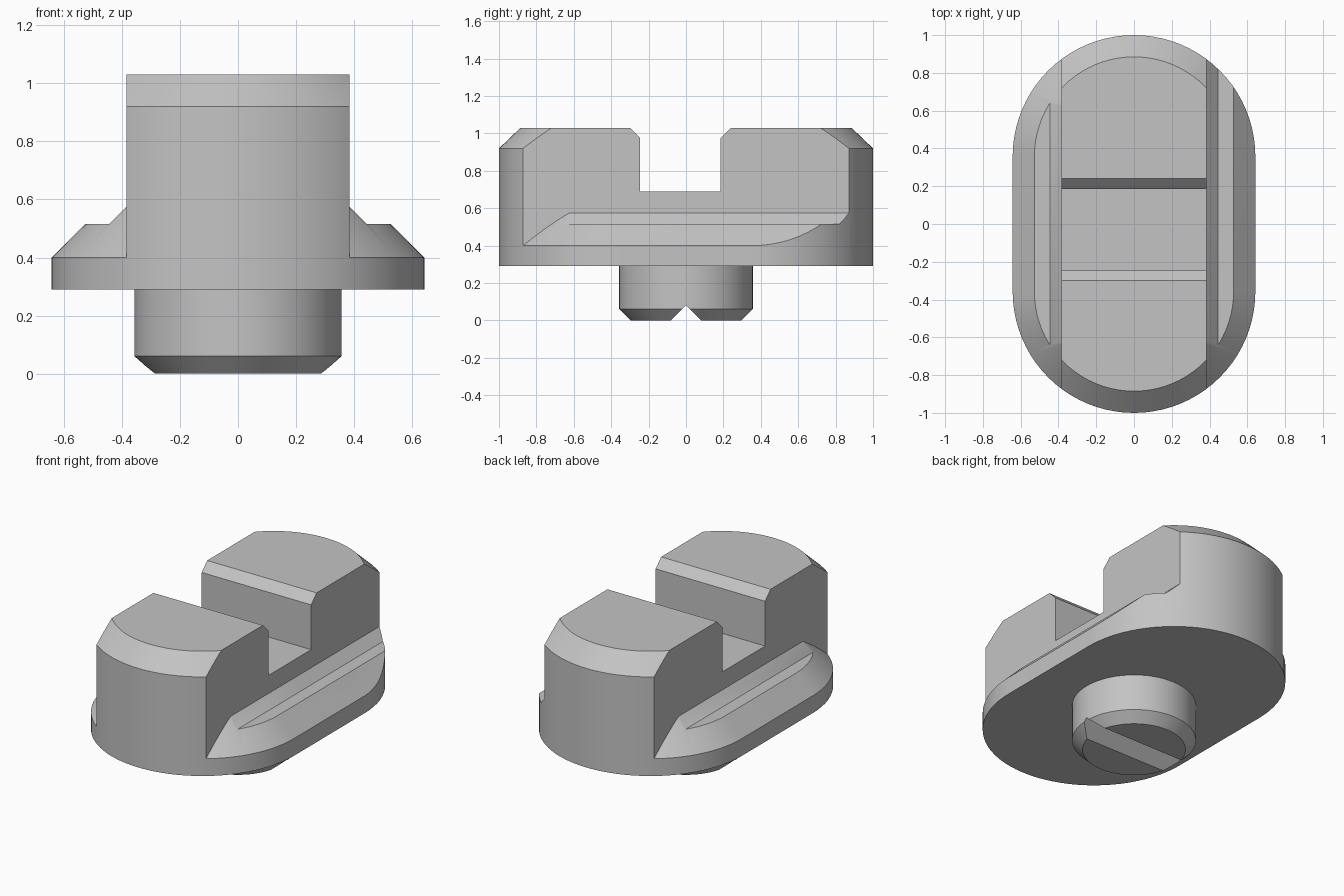
import bpy, bmesh
from math import sin, cos, pi, radians

cube = bpy.data.objects.get("Cube")
if cube:
    bpy.data.objects.remove(cube, do_unlink=True)

R = 0.6425            # end radius of the rounded outline
HALF = 1.0 - R        # end arc centres on y
WALL = 0.385          # half width of the jaw block
CH = 0.115            # large chamfer
BASE, RIM = 0.29, 0.40
SHELF, FILLET = 0.515, 0.575

grey = bpy.data.materials.new("plain_grey")
grey.use_nodes = True
grey.diffuse_color = (0.55, 0.55, 0.55, 1)
grey.node_tree.nodes["Principled BSDF"].inputs["Base Color"].default_value = (0.55, 0.55, 0.55, 1)


def loft(name, rings):
    """Closed solid through matching rings of points."""
    bm = bmesh.new()
    loops = [[bm.verts.new(p) for p in ring] for ring in rings]
    n = len(loops[0])
    for a, b in zip(loops, loops[1:]):
        for i in range(n):
            j = (i + 1) % n
            bm.faces.new((a[i], a[j], b[j], b[i]))
    bm.faces.new(loops[0][::-1])
    bm.faces.new(loops[-1])
    bmesh.ops.recalc_face_normals(bm, faces=bm.faces)
    mesh = bpy.data.meshes.new(name)
    bm.to_mesh(mesh)
    bm.free()
    mesh.materials.append(grey)
    ob = bpy.data.objects.new(name, mesh)
    bpy.context.collection.objects.link(ob)
    return ob


def rounded(name, steps, radius=R, half=HALF, seg=40):
    """Rounded outline stacked through (inset, z) steps."""
    rings = []
    for inset, z in steps:
        r = radius - inset
        ring = []
        for side in (1, -1):
            for k in range(seg + (1 if half else 0)):
                a = pi * k / seg
                ring.append((side * r * cos(a), side * (half + r * sin(a)), z))
        rings.append(ring)
    return loft(name, rings)


def prism_y(name, profile, y0, y1):
    return loft(name, [[(x, y, z) for x, z in profile] for y in (y0, y1)])


def prism_x(name, profile, x0, x1):
    return loft(name, [[(x, y, z) for y, z in profile] for x in (x0, x1)])


def combine(ob, other, operation):
    """Apply a boolean and drop the helper."""
    mod = ob.modifiers.new("combine", 'BOOLEAN')
    mod.object, mod.operation, mod.solver = other, operation, 'EXACT'
    bpy.context.view_layer.update()
    graph = bpy.context.evaluated_depsgraph_get()
    mesh = bpy.data.meshes.new_from_object(ob.evaluated_get(graph))
    ob.modifiers.clear()
    ob.data = mesh
    bpy.data.objects.remove(other, do_unlink=True)


# Jaw block with a chamfered cross slot
block = rounded("slotted_body", [(0, BASE), (0, 0.92), (CH, 1.03)])
slot = [(-1.1, 0.2), (1.1, 0.2), (1.1, 1.1), (0.24, 1.1), (0.24, 1.03), (0.185, 0.975),
        (0.185, 0.69), (-0.245, 0.69), (-0.245, 0.975), (-0.3, 1.03), (-0.3, 1.1), (-1.1, 1.1)]
combine(block, prism_x("slot_helper", slot, -WALL, WALL), 'INTERSECT')

# Flange with shelf and sloped root, its edge chamfered round the outline
step = FILLET - SHELF
half_top = [(0.7, SHELF), (WALL + step, SHELF), (WALL, FILLET)]
section = [(-0.7, 0.2), (0.7, 0.2)] + half_top + [(-x, z) for x, z in half_top[::-1]]
flange = rounded("flange", [(0, BASE), (0, RIM), (0.25, RIM + 0.25)])
combine(flange, prism_y("section_helper", section, -1.1, 1.1), 'INTERSECT')

# Back left quarter of the flange, where the chamfer runs straight out
quarter = rounded("flange_quarter", [(0, BASE), (0, 0.7)])
straight = [(0.3, 0.2), (R, 0.2), (R, RIM), (R - CH, SHELF),
            (WALL + step, SHELF), (WALL, FILLET), (0.3, FILLET)]
combine(quarter, prism_y("straight_helper", straight, 0, 1.1), 'INTERSECT')

combine(flange, quarter, 'UNION')
combine(block, flange, 'UNION')

# Round stem with a chamfered foot and a V groove
stem = rounded("stem", [(0.06, 0), (0, 0.06), (0, BASE)], radius=0.357, half=0)
groove = [(-0.1, -0.02), (0.1, -0.02), (0, 0.08)]
combine(stem, prism_x("groove_helper", groove, -0.5, 0.5), 'DIFFERENCE')

# Smooth curved walls, crisp edges
for ob in (block, stem):
    bpy.ops.object.select_all(action='DESELECT')
    ob.select_set(True)
    bpy.context.view_layer.objects.active = ob
    bpy.ops.object.shade_smooth_by_angle(angle=radians(25))
